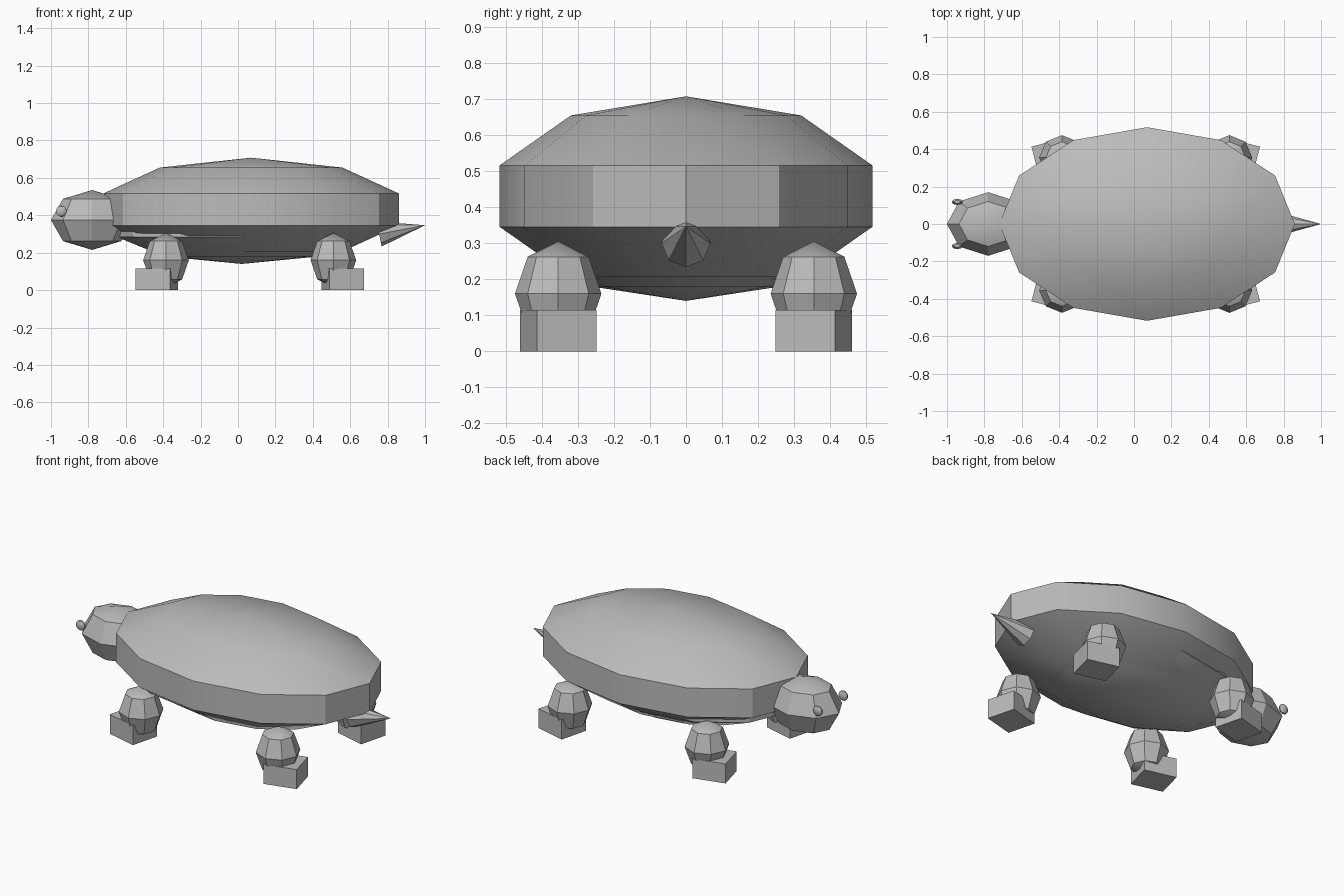
import bpy
import math
from mathutils import Vector

if "Cube" in bpy.data.objects:
    bpy.data.objects.remove(bpy.data.objects["Cube"], do_unlink=True)

# One plain grey for the whole animal
GREY = (0.5, 0.5, 0.5, 1)
grey = bpy.data.materials.new("plain_grey")
grey.use_nodes = True
grey.diffuse_color = GREY
grey.node_tree.nodes["Principled BSDF"].inputs["Base Color"].default_value = GREY


def finish(name):
    """Name the active part, colour it, and keep its steep edges sharp."""
    obj = bpy.context.object
    obj.name = name
    obj.data.materials.append(grey)
    bpy.ops.object.transform_apply(location=False, rotation=True, scale=True)
    bpy.ops.object.shade_smooth_by_angle(angle=math.radians(30))
    return obj


def ball(name, centre, radii, segments=8, rings=4):
    bpy.ops.mesh.primitive_uv_sphere_add(
        segments=segments, ring_count=rings, radius=1, location=centre)
    bpy.context.object.scale = radii
    return finish(name)


# Shell and the flatter body showing underneath it
ball("shell", (0.07, 0, 0.431), (0.831, 0.544, 0.277), 12, 5)
ball("body", (0.02, 0, 0.35), (0.705, 0.45, 0.21), 12, 5)

# Head with a small flattened eye on each side
ball("head", (-0.78, 0, 0.375), (0.22, 0.17, 0.16))
for side, y in (("left", -1), ("right", 1)):
    ball(side + "_eye", (-0.945, y * 0.118, 0.422), (0.03, 0.016, 0.03), 10, 6)

# Legs with block feet turned outwards
for end, x in (("front", -1), ("rear", 1)):
    for side, y in (("left", -1), ("right", 1)):
        leg_x = 0.0625 + x * 0.4475
        ball(f"{end}_{side}_leg", (leg_x, y * 0.355, 0.16), (0.122, 0.12, 0.145))
        bpy.ops.mesh.primitive_cube_add(
            size=1, location=(leg_x + x * 0.05, y * 0.355, 0.0575),
            rotation=(0, 0, -x * y * math.radians(14.5)))
        bpy.context.object.scale = (0.19, 0.17, 0.115)
        finish(f"{end}_{side}_foot")

# Pointed tail rising slightly towards its tip
base, tip = Vector((0.755, 0, 0.3)), Vector((1, 0, 0.347))
axis = tip - base
bpy.ops.mesh.primitive_cone_add(
    vertices=8, radius1=0.068, radius2=0, depth=axis.length,
    location=(base + tip) / 2, rotation=(0, math.atan2(axis.x, axis.z), 0))
finish("tail")
